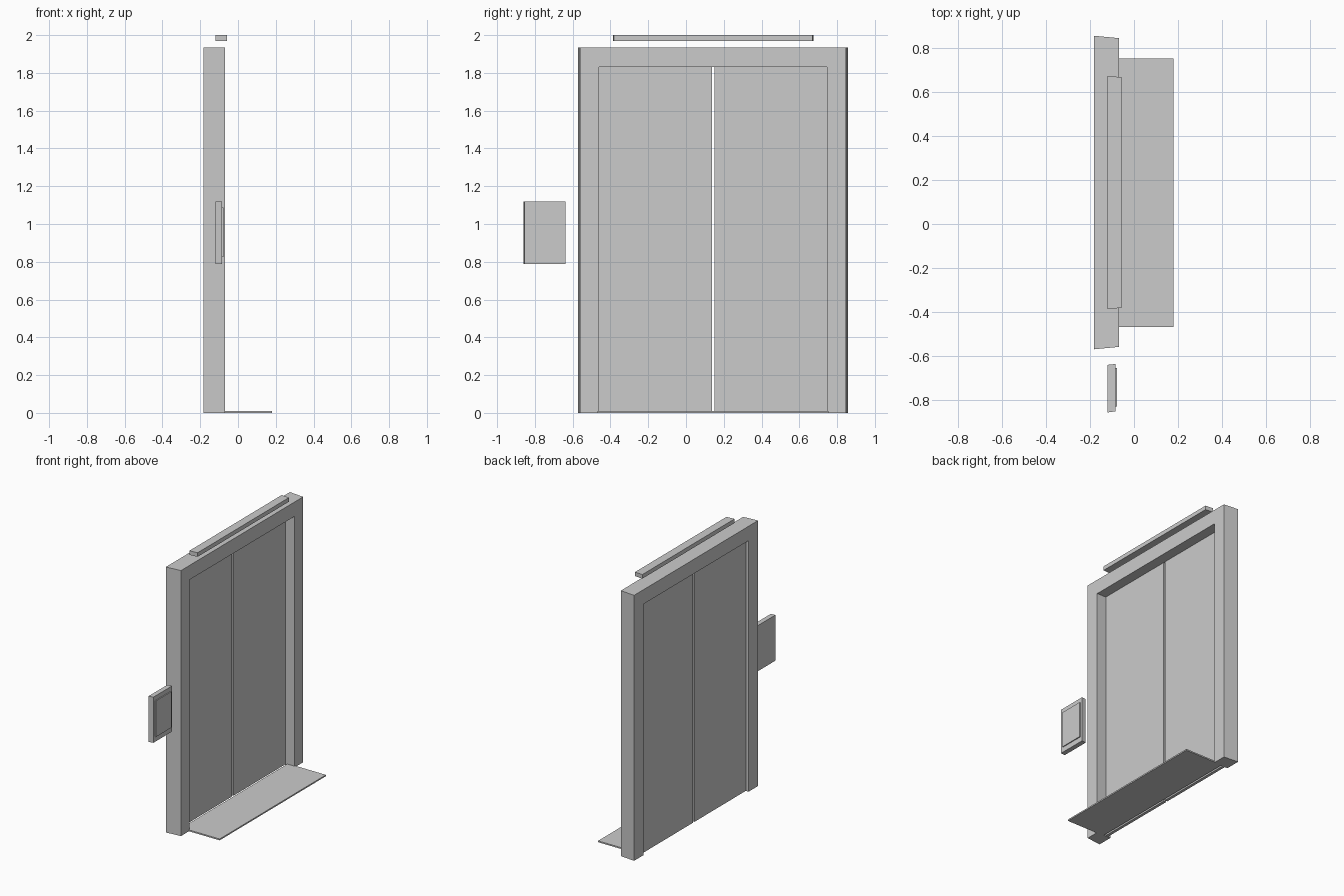
import bpy

if "Cube" in bpy.data.objects:
    bpy.data.objects.remove(bpy.data.objects["Cube"])

CY = 0.1435  # centre line of the doorway in y


def prism(name, outline, lo, hi):
    """Extrude an (a, z) or (x, y) outline: here (x, y) points raised from z=lo to z=hi."""
    n = len(outline)
    verts = [(x, y, z) for z in (lo, hi) for x, y in outline]
    faces = [tuple(reversed(range(n))), tuple(range(n, 2 * n))]
    faces += [(i, (i + 1) % n, n + (i + 1) % n, n + i) for i in range(n)]
    mesh = bpy.data.meshes.new(name)
    mesh.from_pydata(verts, [], faces)
    obj = bpy.data.objects.new(name, mesh)
    bpy.context.collection.objects.link(obj)
    return obj


def box(name, x0, x1, y0, y1, z0, z1):
    return prism(name, [(x0, y0), (x1, y0), (x1, y1), (x0, y1)], z0, z1)


# Door surround: one arch-shaped section, slightly narrower at the front
XB, XF, TOP, HEAD, INNER = -0.182, -0.068, 1.935, 1.83, 0.604


def arch(x, half):
    pts = [(-half, 0), (-half, TOP), (half, TOP), (half, 0),
           (INNER, 0), (INNER, HEAD), (-INNER, HEAD), (-INNER, 0)]
    return [(x, CY + y, z) for y, z in pts]


verts = arch(XB, 0.7145) + arch(XF, 0.7035)
quads = [(0, 1, 6, 7), (1, 2, 5, 6), (2, 3, 4, 5)]
faces = quads + [tuple(8 + i for i in reversed(q)) for q in quads]
faces += [(i, 8 + i, 8 + (i + 1) % 8, (i + 1) % 8) for i in range(8)]
mesh = bpy.data.meshes.new("door_surround")
mesh.from_pydata(verts, [], faces)
bpy.context.collection.objects.link(bpy.data.objects.new("door_surround", mesh))

# Two sliding doors with a narrow gap between them
for name, side in (("left_door", -1), ("right_door", 1)):
    ys = sorted((CY + side * 0.007, CY + side * INNER))
    box(name, -0.163, -0.142, ys[0], ys[1], 0.003, HEAD)

# Threshold plate
box("threshold", -0.126, 0.18, CY - 0.612, CY + 0.612, 0.0, 0.01)

# Indicator bar above the doors, slightly narrower at the front
prism("indicator_bar", [(-0.12, CY - 0.531), (-0.058, CY - 0.526),
                        (-0.058, CY + 0.526), (-0.12, CY + 0.531)], 1.97, 2.0)

# Call panel beside the doors with a raised face plate
prism("call_panel", [(-0.12, -0.859), (-0.085, -0.854),
                     (-0.085, -0.638), (-0.12, -0.642)], 0.787, 1.12)
box("call_plate", -0.09, -0.078, -0.833, -0.656, 0.824, 1.087)

for obj in bpy.context.scene.objects:
    import bmesh
    bm = bmesh.new()
    bm.from_mesh(obj.data)
    bmesh.ops.recalc_face_normals(bm, faces=bm.faces)
    bm.to_mesh(obj.data)
    bm.free()
